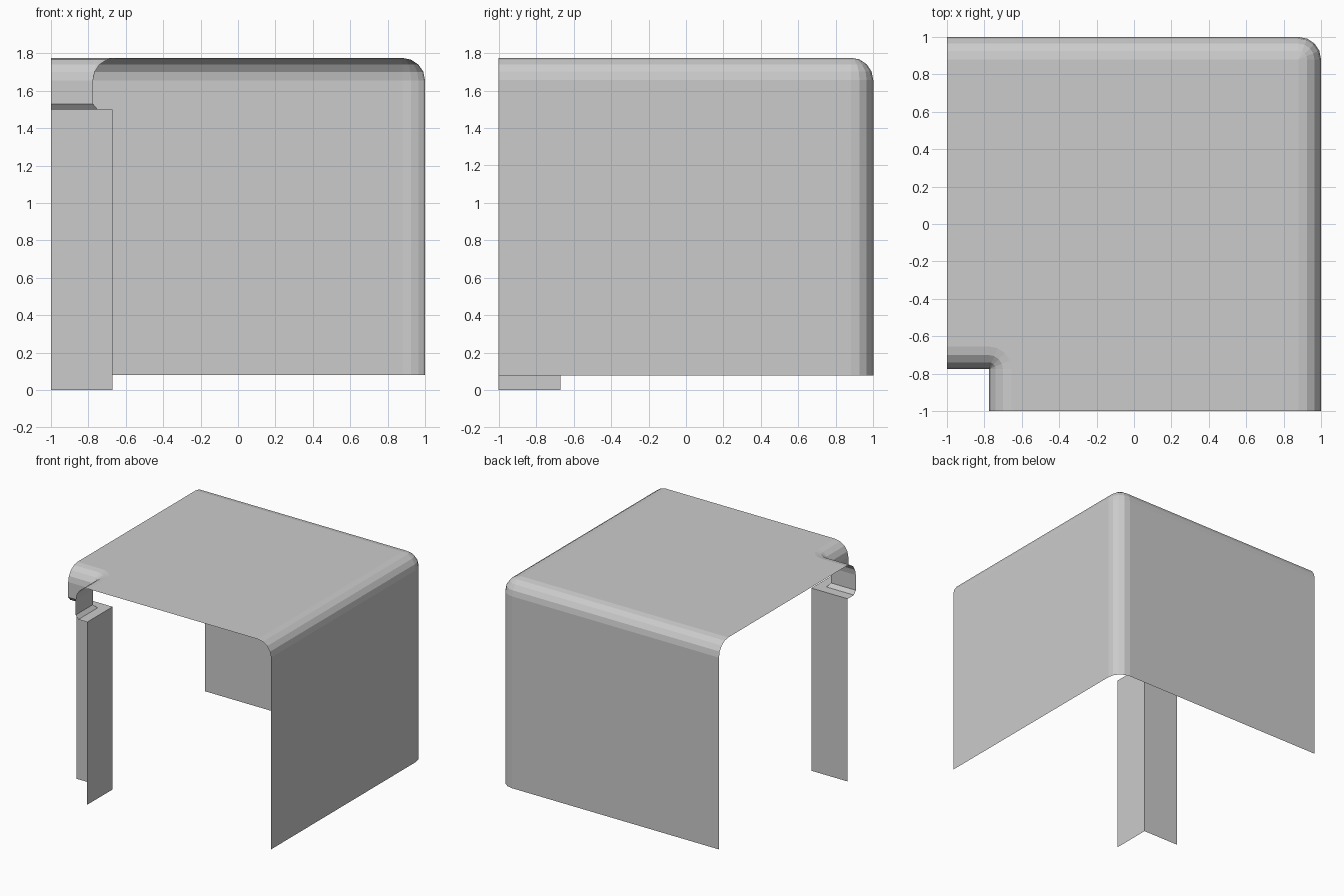
import bpy, bmesh
from math import sin, cos, pi

if "Cube" in bpy.data.objects:
    bpy.data.objects.remove(bpy.data.objects["Cube"])

TOP, R, HOLE, LEG, SEG = 1.775, 0.12, -0.775, -0.67, 4


def ring(c, r, z):
    """L-shaped path round a corner centred on (c, c), with corner radius r."""
    pts = [(c + r, -1, z)]
    for i in range(SEG + 1):
        a = pi / 2 * i / SEG
        pts.append((c + r * cos(a), c + r * sin(a), z))
    pts.append((-1, c + r, z))
    return pts


def loft(name, rings):
    bm = bmesh.new()
    rows = [[bm.verts.new(p) for p in ring(*r)] for r in rings]
    for a, b in zip(rows, rows[1:]):
        for i in range(len(a) - 1):
            bm.faces.new((a[i], a[i + 1], b[i + 1], b[i]))
    bmesh.ops.remove_doubles(bm, verts=bm.verts, dist=1e-4)
    mesh = bpy.data.meshes.new(name)
    bm.to_mesh(mesh)
    bm.free()
    obj = bpy.data.objects.new(name, mesh)
    bpy.context.collection.objects.link(obj)
    return obj


angles = [pi / 2 * i / SEG for i in range(SEG + 1)]

# Outer walls rising into the rounded edge
outer = [(1 - R, R, 0.08)] + [(1 - R, R * cos(a), TOP - R + R * sin(a)) for a in angles]
# Rounded edge rolling down into the corner notch
notch = [(HOLE, R * (1 - cos(a)), TOP - R + R * sin(a)) for a in reversed(angles)]
# Small chamfer under the notch wall
lip = [(HOLE, 0, 1.53), (-0.75, 0, 1.5)]
loft("cover", outer + notch + lip)

# Flat shoulder and the L-shaped post below it
loft("corner_post", [(LEG, 0, 0), (LEG, 0, 1.5), (-0.75, 0, 1.5)][::-1])
